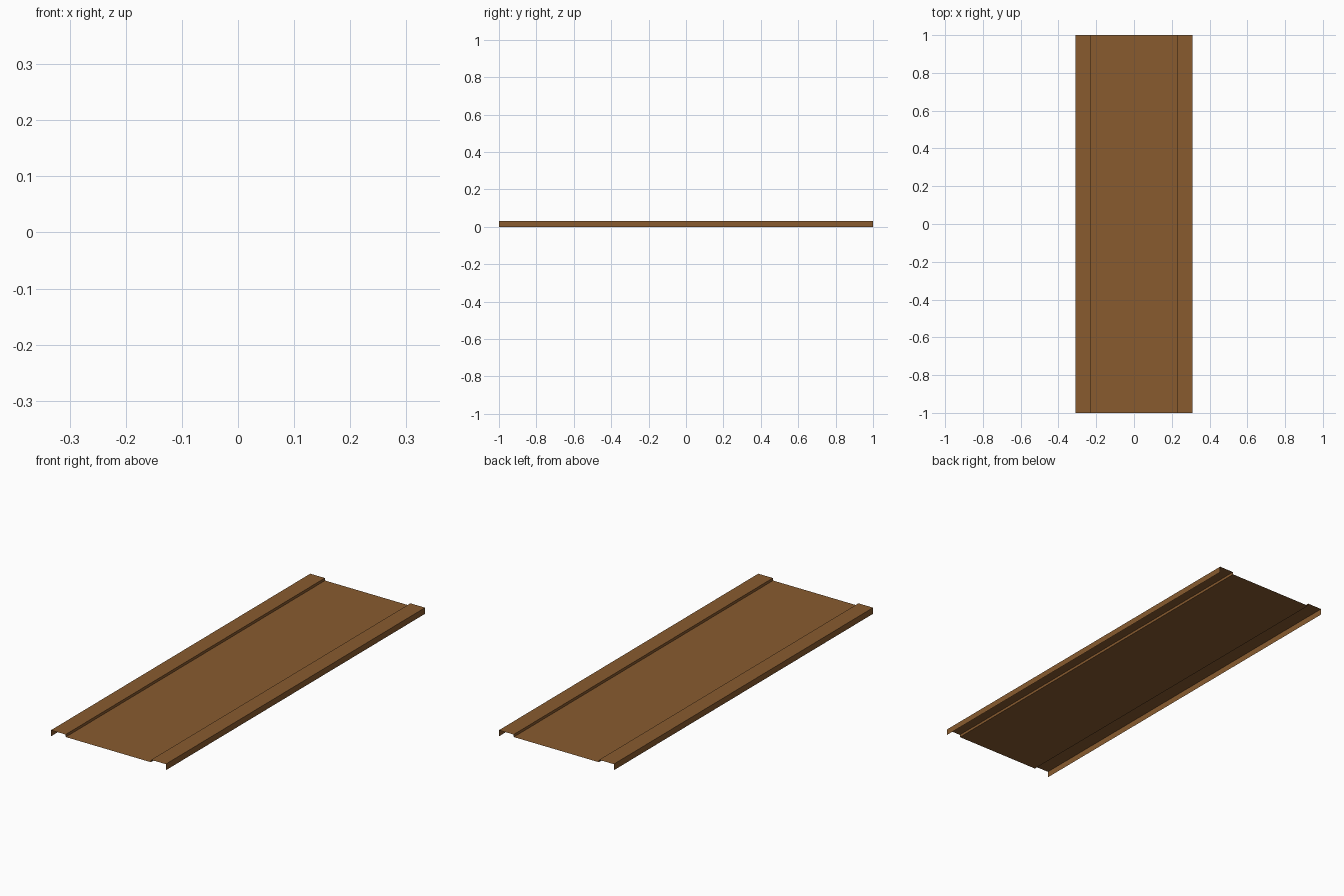
import bpy, bmesh

if "Cube" in bpy.data.objects:
    bpy.data.objects.remove(bpy.data.objects["Cube"])

# Single brown material
brown = bpy.data.materials.new("brown")
brown.diffuse_color = (0.25, 0.105, 0.028, 1)
brown.use_nodes = True
brown.node_tree.nodes["Principled BSDF"].inputs["Base Color"].default_value = brown.diffuse_color

# Half cross-section (x, z): recessed floor, step, raised rim, outer lip
half = [(0.23, 0.018), (0.231, 0.03), (0.31, 0.03), (0.31, 0.0)]
profile = [(-x, z) for x, z in reversed(half)] + half

# Thin sheet: the open profile swept along y
bm = bmesh.new()
front = [bm.verts.new((x, -1, z)) for x, z in profile]
back = [bm.verts.new((x, 1, z)) for x, z in profile]
for i in range(len(profile) - 1):
    bm.faces.new((front[i], front[i + 1], back[i + 1], back[i]))
me = bpy.data.meshes.new("folded_panel")
bm.to_mesh(me)
bm.free()
me.materials.append(brown)
panel = bpy.data.objects.new("folded_panel", me)
bpy.context.collection.objects.link(panel)
